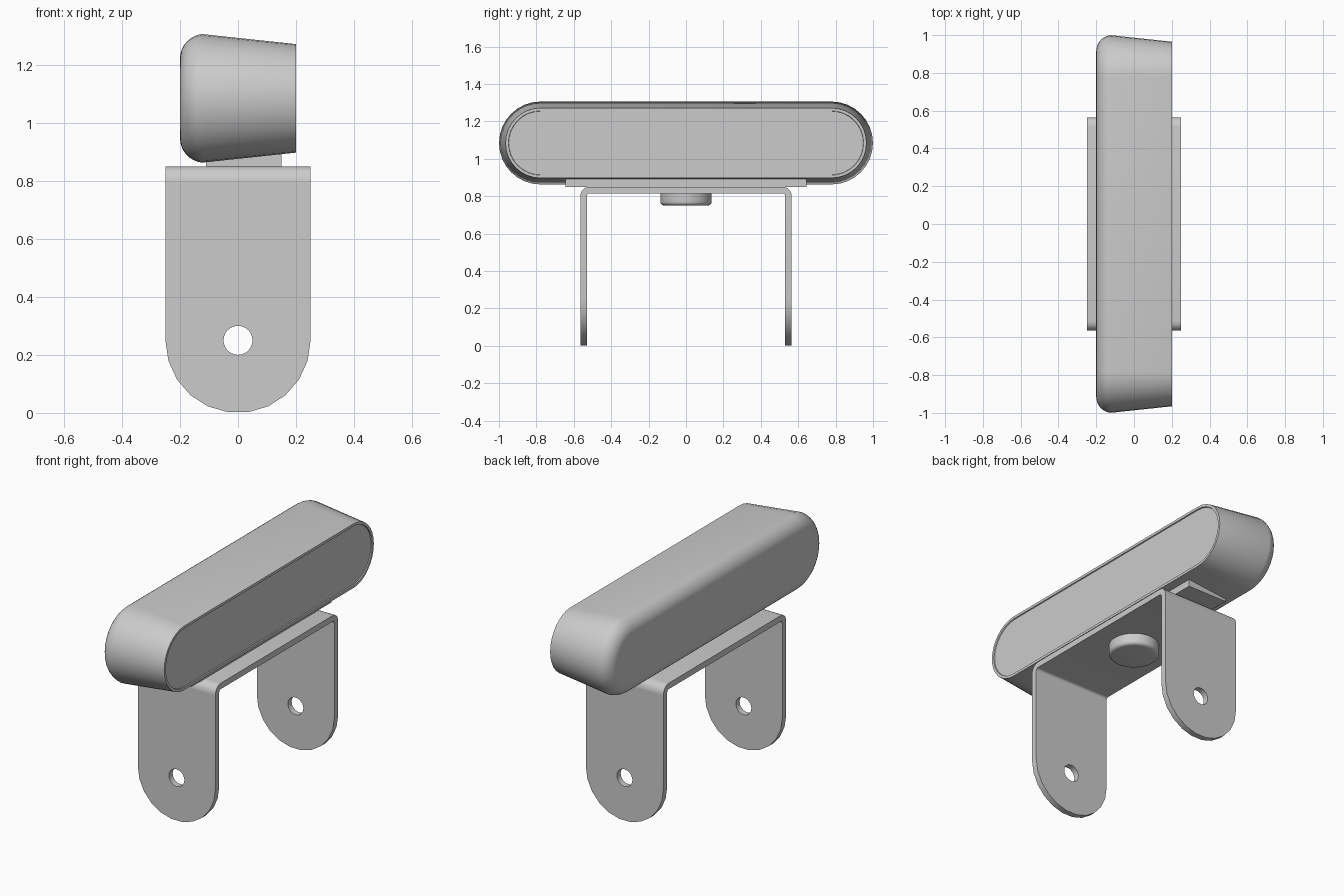
import bpy, bmesh, math
from mathutils import Vector

cube = bpy.data.objects.get("Cube")
if cube:
    bpy.data.objects.remove(cube, do_unlink=True)

grey = bpy.data.materials.new("neutral grey")
grey.use_nodes = True
COLOR = (0.6, 0.6, 0.6, 1)
grey.diffuse_color = COLOR
grey.node_tree.nodes["Principled BSDF"].inputs["Base Color"].default_value = COLOR


def finish(name, bm, smooth=True):
    bmesh.ops.recalc_face_normals(bm, faces=bm.faces)
    mesh = bpy.data.meshes.new(name)
    bm.to_mesh(mesh)
    bm.free()
    obj = bpy.data.objects.new(name, mesh)
    bpy.context.collection.objects.link(obj)
    mesh.materials.append(grey)
    if smooth:
        bpy.ops.object.select_all(action='DESELECT')
        obj.select_set(True)
        bpy.context.view_layer.objects.active = obj
        bpy.ops.object.shade_smooth_by_angle(angle=math.radians(30))
    return obj


def loft(bm, rings):
    """Bridge closed point rings and cap both ends."""
    loops = [[bm.verts.new(p) for p in ring] for ring in rings]
    for a, b in zip(loops, loops[1:]):
        for i in range(len(a)):
            j = (i + 1) % len(a)
            bm.faces.new((a[i], a[j], b[j], b[i]))
    bm.faces.new(loops[0])
    bm.faces.new(loops[-1])


def stadium(x, radius, half=0.778, z=1.084, steps=16):
    pts = []
    for side in (1, -1):
        for i in range(steps + 1):
            a = math.pi * i / steps - math.pi / 2
            pts.append((x, side * (half + radius * math.cos(a)),
                        z + side * radius * math.sin(a)))
    return pts


# Housing: rounded back, tapered sides, shallow recessed front panel
R, FILLET = 0.222, 0.085
profile = []
for i in range(9):
    a = math.radians(84) * i / 8
    profile.append((-0.2 + FILLET * (1 - math.cos(a)), R - FILLET * (1 - math.sin(a))))
profile += [(0.2, R - 0.035), (0.2, R - 0.05), (0.194, R - 0.052)]
bm = bmesh.new()
loft(bm, [stadium(x, r) for x, r in profile])
finish("housing", bm)

# Mounting plate under the housing
bm = bmesh.new()
bmesh.ops.create_cube(bm, size=1)
for v in bm.verts:
    v.co = Vector((0.02 + v.co.x * 0.26, v.co.y * 1.29, 0.875 + v.co.z * 0.05))
finish("mounting_plate", bm, smooth=False)

# Bracket top: bent strip with rounded corners
HALF, TOP, THICK, WIDTH, BEND = 0.565, 0.85, 0.035, 0.25, 0.05


def bend(radius, side):
    cy, cz = HALF - BEND, TOP - BEND
    return [(side * (cy + radius * math.cos(math.radians(a))),
             cz + radius * math.sin(math.radians(a))) for a in range(0, 91, 15)]


outer = bend(BEND, 1) + bend(BEND, -1)[::-1]
inner = bend(BEND - THICK, 1) + bend(BEND - THICK, -1)[::-1]
section = outer + inner[::-1]
bm = bmesh.new()
loft(bm, [[(x, y, z) for y, z in section] for x in (-WIDTH, WIDTH)])
finish("bracket_top", bm)

# Bracket legs: rounded lower end with a pivot hole
for name, side in (("front_leg", -1), ("back_leg", 1)):
    outline = [(-WIDTH, TOP - BEND)]
    for i in range(12):
        a = math.pi + math.pi * i / 11
        outline.append((WIDTH * math.cos(a), WIDTH + WIDTH * math.sin(a)))
    outline.append((WIDTH, TOP - BEND))
    hole = [(0.05 * math.cos(math.tau * i / 24), 0.25 + 0.05 * math.sin(math.tau * i / 24))
            for i in range(24)]
    bm = bmesh.new()
    edges = []
    for loop in (outline, hole):
        vs = [bm.verts.new((x, side * HALF, z)) for x, z in loop]
        edges += [bm.edges.new((vs[i - 1], vs[i])) for i in range(len(vs))]
    bmesh.ops.triangle_fill(bm, use_beauty=True, edges=edges)
    result = bmesh.ops.extrude_face_region(bm, geom=bm.faces[:], use_keep_orig=True)
    moved = [g for g in result["geom"] if isinstance(g, bmesh.types.BMVert)]
    bmesh.ops.translate(bm, verts=moved, vec=(0, -side * THICK, 0))
    finish(name, bm)

# Knob below the bracket with a rounded lower edge
knob = [(0.137, 0.82)]
for i in range(6):
    a = math.pi / 2 * i / 5
    knob.append((0.117 + 0.02 * math.cos(a), 0.77 - 0.02 * math.sin(a)))
bm = bmesh.new()
loft(bm, [[(r * math.cos(math.tau * i / 40), r * math.sin(math.tau * i / 40), z)
           for i in range(40)] for r, z in knob])
finish("knob", bm)
